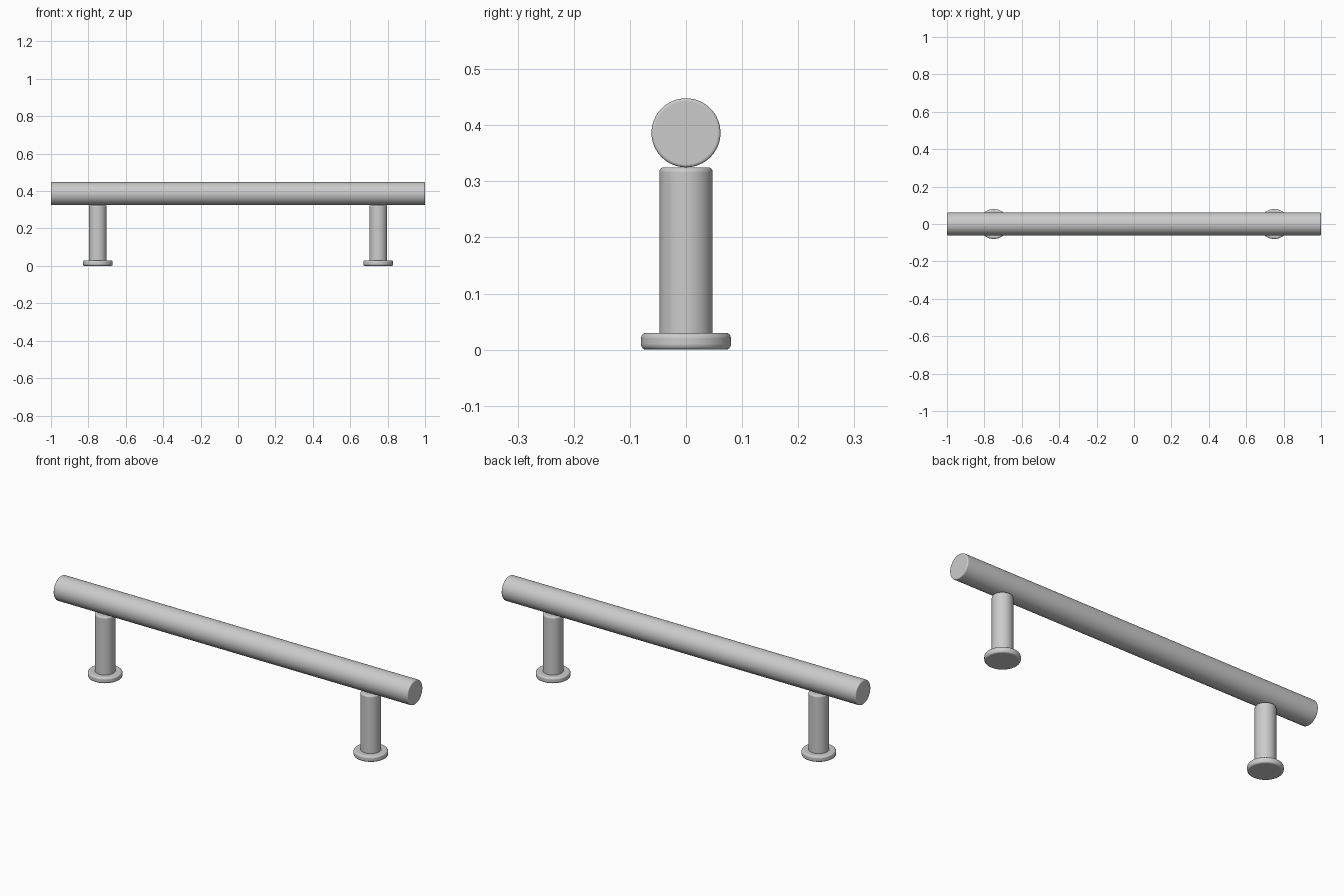
import bpy
import math

cube = bpy.data.objects.get("Cube")
if cube:
    bpy.data.objects.remove(cube, do_unlink=True)

# Brushed metal colour
metal = bpy.data.materials.new("brushed_metal")
metal.use_nodes = True
colour = (0.6, 0.6, 0.6, 1)
metal.diffuse_color = colour
metal.node_tree.nodes["Principled BSDF"].inputs["Base Color"].default_value = colour


def rounded_cylinder(name, radius, length, centre, bevel, rotation=(0, 0, 0)):
    bpy.ops.mesh.primitive_cylinder_add(
        vertices=64, radius=radius, depth=length, location=centre, rotation=rotation)
    part = bpy.context.object
    part.name = name
    part.data.materials.append(metal)
    bpy.ops.object.shade_smooth_by_angle(angle=math.radians(35))
    # Round only the rims
    mod = part.modifiers.new("rounded_rim", "BEVEL")
    mod.width = bevel
    mod.segments = 4
    mod.limit_method = "ANGLE"
    mod.angle_limit = math.radians(40)
    # Keep the bevel ahead of any smoothing modifier
    part.modifiers.move(len(part.modifiers) - 1, 0)
    return part


# Grip bar
rounded_cylinder("grip_bar", 0.0615, 2.0, (0, 0, 0.3865), 0.005, (0, math.pi / 2, 0))

# Posts and mounting flanges
for side, x in (("left", 0.75), ("right", -0.75)):
    rounded_cylinder(side + "_post", 0.0475, 0.315, (x, 0, 0.1675), 0.008)
    rounded_cylinder(side + "_flange", 0.08, 0.03, (x, 0, 0.015), 0.009)
